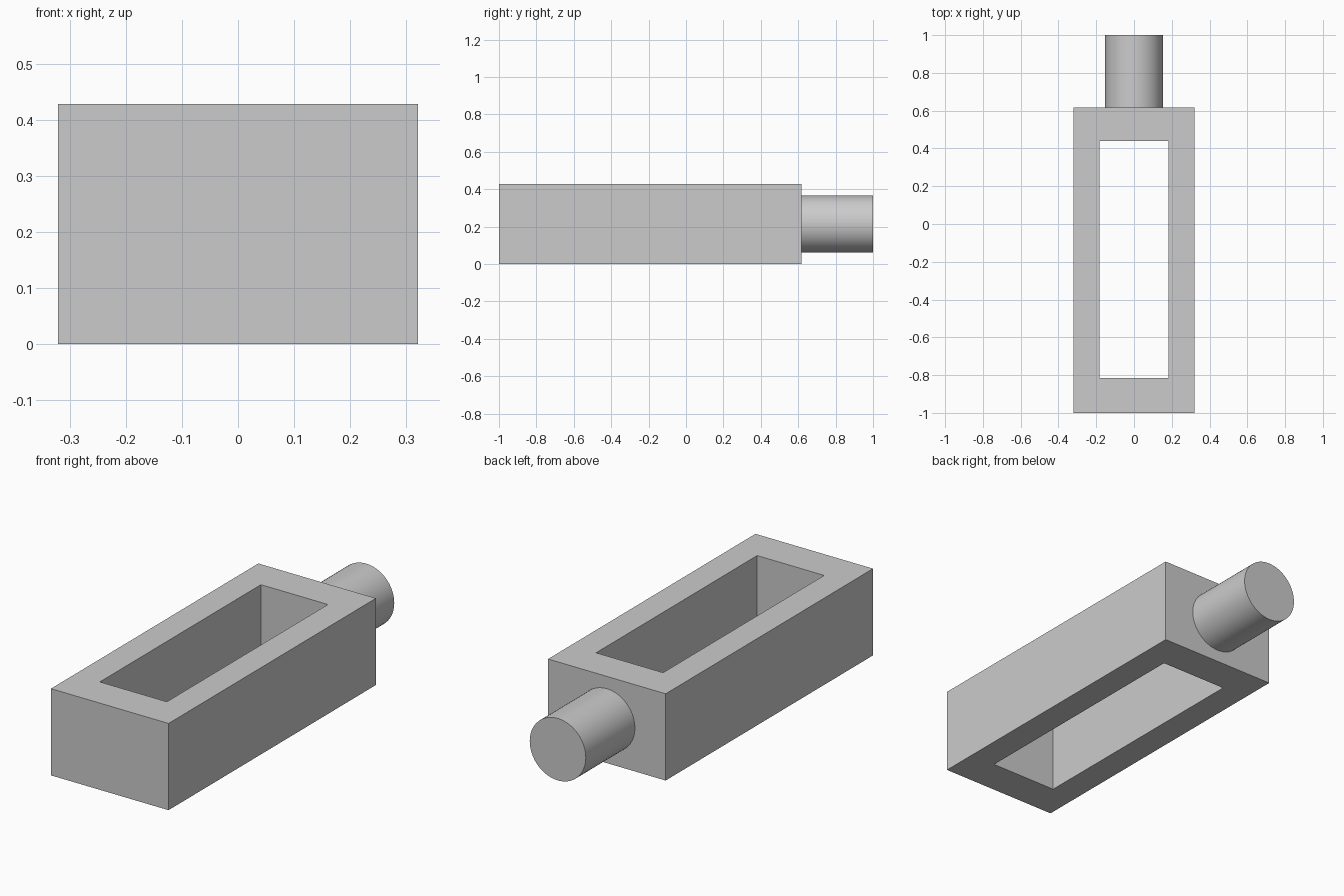
import bpy, bmesh, math
from mathutils import Matrix

cube = bpy.data.objects.get("Cube")
if cube:
    bpy.data.objects.remove(cube, do_unlink=True)

HEIGHT = 0.428
FRONT, BACK = -1.0, 0.617
PIN_RADIUS = 0.153

grey = bpy.data.materials.new("grey")
grey.use_nodes = True
colour = (0.6, 0.6, 0.6, 1)
grey.diffuse_color = colour
grey.node_tree.nodes["Principled BSDF"].inputs["Base Color"].default_value = colour


def finish(bm, name):
    bmesh.ops.recalc_face_normals(bm, faces=bm.faces)
    mesh = bpy.data.meshes.new(name)
    bm.to_mesh(mesh)
    bm.free()
    mesh.materials.append(grey)
    obj = bpy.data.objects.new(name, mesh)
    bpy.context.collection.objects.link(obj)
    return obj


def rectangle(bm, half_width, y0, y1):
    corners = [(-half_width, y0), (half_width, y0), (half_width, y1), (-half_width, y1)]
    return [bm.verts.new((x, y, 0)) for x, y in corners]


# Rectangular frame, open through top and bottom
bm = bmesh.new()
outer = rectangle(bm, 0.321, FRONT, BACK)
inner = rectangle(bm, 0.183, -0.816, 0.44)
for i in range(4):
    j = (i + 1) % 4
    bm.faces.new((outer[i], outer[j], inner[j], inner[i]))
walls = bmesh.ops.extrude_face_region(bm, geom=bm.faces[:], use_keep_orig=True)
raised = [v for v in walls["geom"] if isinstance(v, bmesh.types.BMVert)]
bmesh.ops.translate(bm, verts=raised, vec=(0, 0, HEIGHT))
finish(bm, "frame")

# Round pin on the back wall
bm = bmesh.new()
place = Matrix.Translation((0, (BACK + 1) / 2, HEIGHT / 2)) @ Matrix.Rotation(math.pi / 2, 4, "X")
bmesh.ops.create_cone(bm, cap_ends=True, segments=64, radius1=PIN_RADIUS,
                      radius2=PIN_RADIUS, depth=1 - BACK, matrix=place)
pin = finish(bm, "back_pin")
bpy.ops.object.select_all(action="DESELECT")
pin.select_set(True)
bpy.context.view_layer.objects.active = pin
bpy.ops.object.shade_smooth_by_angle(angle=math.radians(30))
